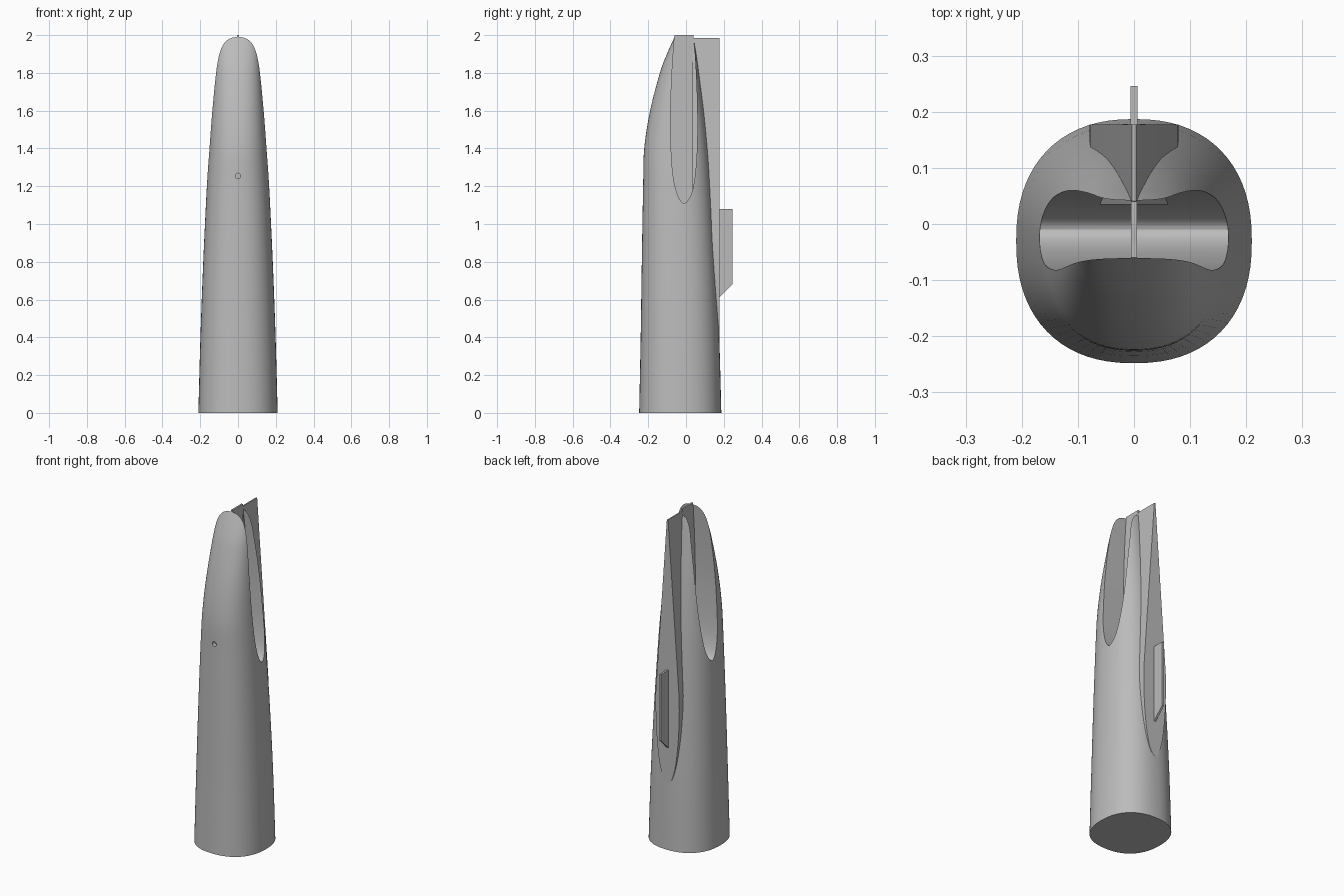
import bpy, bmesh, math

old = bpy.data.objects.get("Cube")
if old:
    bpy.data.objects.remove(old, do_unlink=True)

grey = bpy.data.materials.new("plain_grey")
grey.use_nodes = True
colour = (0.5, 0.5, 0.5, 1)
grey.diffuse_color = colour
grey.node_tree.nodes["Principled BSDF"].inputs["Base Color"].default_value = colour


def catmull(points, steps):
    """Smooth open curve through the points."""
    pts = [points[0]] + points + [points[-1]]
    out = []
    for a, b, c, d in zip(pts, pts[1:], pts[2:], pts[3:]):
        for i in range(steps):
            t = i / steps
            out.append(tuple(
                q + t * ((r - p) / 2 + t * ((p - 2.5 * q + 2 * r - s / 2)
                                            + t * (1.5 * (q - r) + (s - p) / 2)))
                for p, q, r, s in zip(a, b, c, d)))
    return out + [points[-1]]


def finish(bm, name):
    bmesh.ops.recalc_face_normals(bm, faces=bm.faces)
    mesh = bpy.data.meshes.new(name)
    bm.to_mesh(mesh)
    bm.free()
    mesh.materials.append(grey)
    obj = bpy.data.objects.new(name, mesh)
    bpy.context.collection.objects.link(obj)
    return obj


def prism(name, outline, start, depth):
    """Extrude a closed 3D outline along one vector."""
    bm = bmesh.new()
    face = bm.faces.new([bm.verts.new(p) for p in outline])
    ext = bmesh.ops.extrude_face_region(bm, geom=[face])
    moved = [v for v in ext["geom"] if isinstance(v, bmesh.types.BMVert)]
    bmesh.ops.translate(bm, verts=moved, vec=depth)
    bmesh.ops.translate(bm, verts=bm.verts, vec=start)
    return finish(bm, name)


def activate(obj):
    bpy.ops.object.select_all(action="DESELECT")
    obj.select_set(True)
    bpy.context.view_layer.objects.active = obj


def cut(obj, cutter):
    mod = obj.modifiers.new("cut", "BOOLEAN")
    mod.operation, mod.solver, mod.object = "DIFFERENCE", "EXACT", cutter
    activate(obj)
    bpy.ops.object.modifier_apply(modifier=mod.name)
    bpy.data.objects.remove(cutter, do_unlink=True)


# Tapered body: height, half width, front y, back y
stations = [(0, .21, -.248, .187), (.4, .199, -.24, .176), (.8, .184, -.234, .158),
            (1.2, .165, -.227, .133), (1.4, .152, -.221, .117), (1.6, .138, -.19, .095),
            (1.8, .122, -.138, .068), (1.9, .113, -.101, .054), (2, .102, -.056, .036)]
SIDES = 72
bm = bmesh.new()
rings = []
for z, half, front, back in catmull(stations, 6):
    ring = []
    for i in range(SIDES):
        a = math.tau * i / SIDES
        c, s = math.cos(a), math.sin(a)
        x = math.copysign(abs(c) ** (2 / 2.3), c) * half
        y = math.copysign(abs(s) ** (2 / 2.3), s) * (back - front) / 2 + (front + back) / 2
        ring.append(bm.verts.new((x, y, z)))
    rings.append(ring)
for low, high in zip(rings, rings[1:]):
    for i in range(SIDES):
        j = (i + 1) % SIDES
        bm.faces.new((low[i], low[j], high[j], high[i]))
bm.faces.new(rings[0])
bm.faces.new(rings[-1])
body = finish(bm, "body")

# Rounded slot through the sides, open at the top
slot = catmull([(-.06, 2), (-.074, 1.8), (-.082, 1.55), (-.073, 1.3), (-.048, 1.165),
                (-.01, 1.11), (.03, 1.165), (.052, 1.3), (.06, 1.5), (.055, 1.75), (.04, 2)], 6)
mouth = [(.04, 2.1), (-.06, 2.1)]
cut(body, prism("slot_cutter", [(0, y, z) for y, z in slot + mouth], (-.4, 0, 0), (.8, 0, 0)))

# Small round hole in the front
hole = [(.014 * math.cos(math.tau * i / 16), 0, .014 * math.sin(math.tau * i / 16))
        for i in range(16)]
cut(body, prism("hole_cutter", hole, (0, -.3, 1.255), (0, .1, 0)))

# Thin web standing in the middle of the slot
web = prism("centre_web", [(0, y, z) for y, z in slot], (-.005, 0, 0), (.01, 0, 0))

# Flat-backed spade-shaped wedge behind the body
half_spade = [(.004, 1.985), (.078, .93)] + catmull(
    [(.079, .85), (.074, .7), (.058, .54), (.032, .43), (0, .39)], 5)
spade = half_spade + [(-x, z) for x, z in reversed(half_spade[:-1])]
wedge = prism("back_wedge", [(x, 0, z) for x, z in spade], (0, .035, 0), (0, .142, 0))

# Small fin on the wedge
fin = prism("back_fin", [(0, .17, .605), (0, .246, .68), (0, .246, 1.08), (0, .17, 1.08)],
            (-.006, 0, 0), (.012, 0, 0))

for obj in (body, web, wedge, fin):
    activate(obj)
    bpy.ops.object.shade_smooth_by_angle(angle=math.radians(30))
